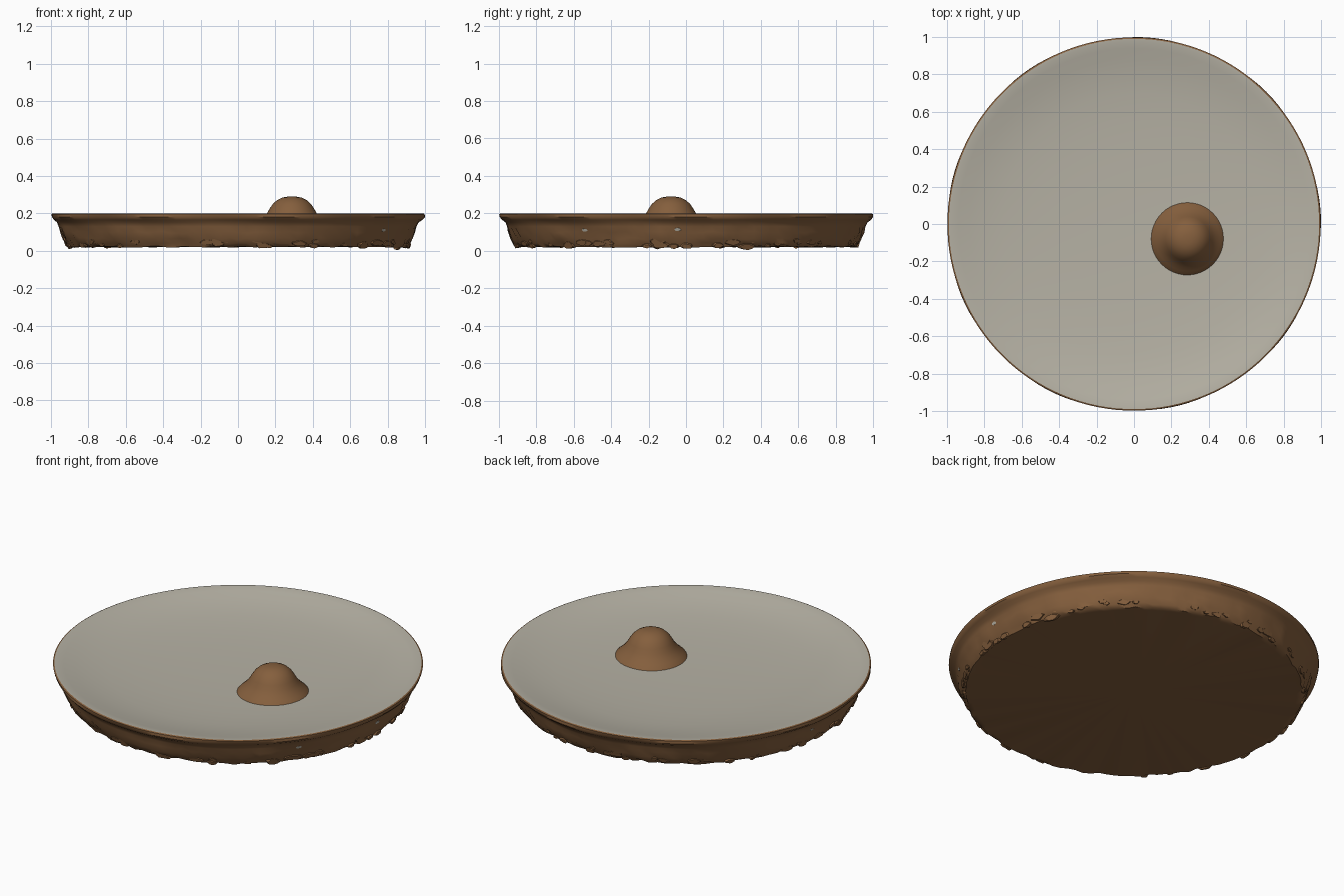
import bpy
import bmesh
import random
from math import sin, cos, tau
from mathutils import Matrix, Vector

random.seed(4)
SIDES = 128

if "Cube" in bpy.data.objects:
    bpy.data.objects.remove(bpy.data.objects["Cube"])


def make_material(name, color):
    mat = bpy.data.materials.new(name)
    mat.use_nodes = True
    mat.diffuse_color = color
    mat.node_tree.nodes["Principled BSDF"].inputs["Base Color"].default_value = color
    return mat


glaze = make_material("pale grey glaze", (0.47, 0.445, 0.375, 1))
clay = make_material("brown clay", (0.235, 0.115, 0.047, 1))


def finish(bm, name, mat, angle=0.7):
    bmesh.ops.recalc_face_normals(bm, faces=bm.faces)
    mesh = bpy.data.meshes.new(name)
    bm.to_mesh(mesh)
    bm.free()
    mesh.materials.append(mat)
    obj = bpy.data.objects.new(name, mesh)
    bpy.context.collection.objects.link(obj)
    bpy.ops.object.select_all(action="DESELECT")
    obj.select_set(True)
    bpy.context.view_layer.objects.active = obj
    bpy.ops.object.shade_smooth_by_angle(angle=angle)
    return obj


def lathe(profile, center=(0, 0), sides=SIDES, wobble=None):
    """Spin (radius, height) points around z; wobble shifts each point."""
    bm = bmesh.new()
    rings = []
    for r, z in profile:
        if r == 0:
            rings.append([bm.verts.new((center[0], center[1], z))] * sides)
            continue
        ring = []
        for i in range(sides):
            a = tau * i / sides
            dr, dz = wobble(a, r, z) if wobble else (0, 0)
            ring.append(bm.verts.new((center[0] + (r + dr) * cos(a),
                                      center[1] + (r + dr) * sin(a), z + dz)))
        rings.append(ring)
    for low, high in zip(rings, rings[1:]):
        for i in range(sides):
            j = (i + 1) % sides
            corners = list(dict.fromkeys((low[i], low[j], high[j], high[i])))
            bm.faces.new(corners)
    return bm


# Shallow glazed bowl
bowl = [(0, 0.132), (0.2, 0.133), (0.4, 0.137), (0.55, 0.143), (0.7, 0.153),
        (0.8, 0.165), (0.88, 0.179), (0.94, 0.192), (0.975, 0.199), (0.99, 0.2)]
finish(lathe(bowl), "glazed_bowl", glaze)


# Rough clay body with a rolled lip and a flat underside
def rough(a, r, z):
    if z > 0.19:
        return 0, 0
    if z > 0.12:
        return 0.003 * sin(9 * a + 40 * z), 0
    if r < 0.9:
        return 0, 0
    return random.uniform(-0.006, 0.006), random.uniform(-0.006, 0.005)


body = [(0.99, 0.2), (0.998, 0.196), (0.997, 0.18), (0.985, 0.165), (0.967, 0.152),
        (0.957, 0.13), (0.948, 0.1), (0.935, 0.065), (0.923, 0.04),
        (0.908, 0.022), (0.88, 0.02), (0, 0.02)]
finish(lathe(body, wobble=rough), "clay_body", clay)

# Bell-shaped knob, off centre on the bowl
knob = [(0.2, 0.128), (0.188, 0.143), (0.172, 0.157), (0.152, 0.177), (0.133, 0.2),
        (0.119, 0.225), (0.102, 0.25), (0.08, 0.27), (0.052, 0.284),
        (0.025, 0.289), (0, 0.29)]
finish(lathe(knob, (0.288, -0.08), 48), "knob", clay)


# Irregular plates scattered around the wall
def scatter(name, mat, count, heights, size, thick):
    bm = bmesh.new()
    for _ in range(count):
        a = random.uniform(0, tau)
        z = random.uniform(*heights)
        r = 0.913 + 0.35 * (z - 0.02)
        wide = random.uniform(*size)
        tall = min(wide * 0.5, 0.02)
        place = (Matrix.Rotation(a, 4, "Z") @ Matrix.Translation((r, 0, z))
                 @ Matrix.Rotation(0.33, 4, "Y"))
        new = bmesh.ops.create_cone(bm, cap_ends=True, segments=9, radius1=1,
                                    radius2=0.8, depth=1)["verts"]
        for v in new:
            k = random.uniform(0.75, 1.15)
            v.co = place @ Vector((v.co.z * thick, v.co.y * wide * k, v.co.x * tall * k))
            v.co.z = max(v.co.z, 0)
    finish(bm, name, mat)


scatter("clay_flakes", clay, 70, (0.022, 0.06), (0.015, 0.05), 0.014)
scatter("glaze_flecks", glaze, 6, (0.11, 0.13), (0.012, 0.03), 0.009)
